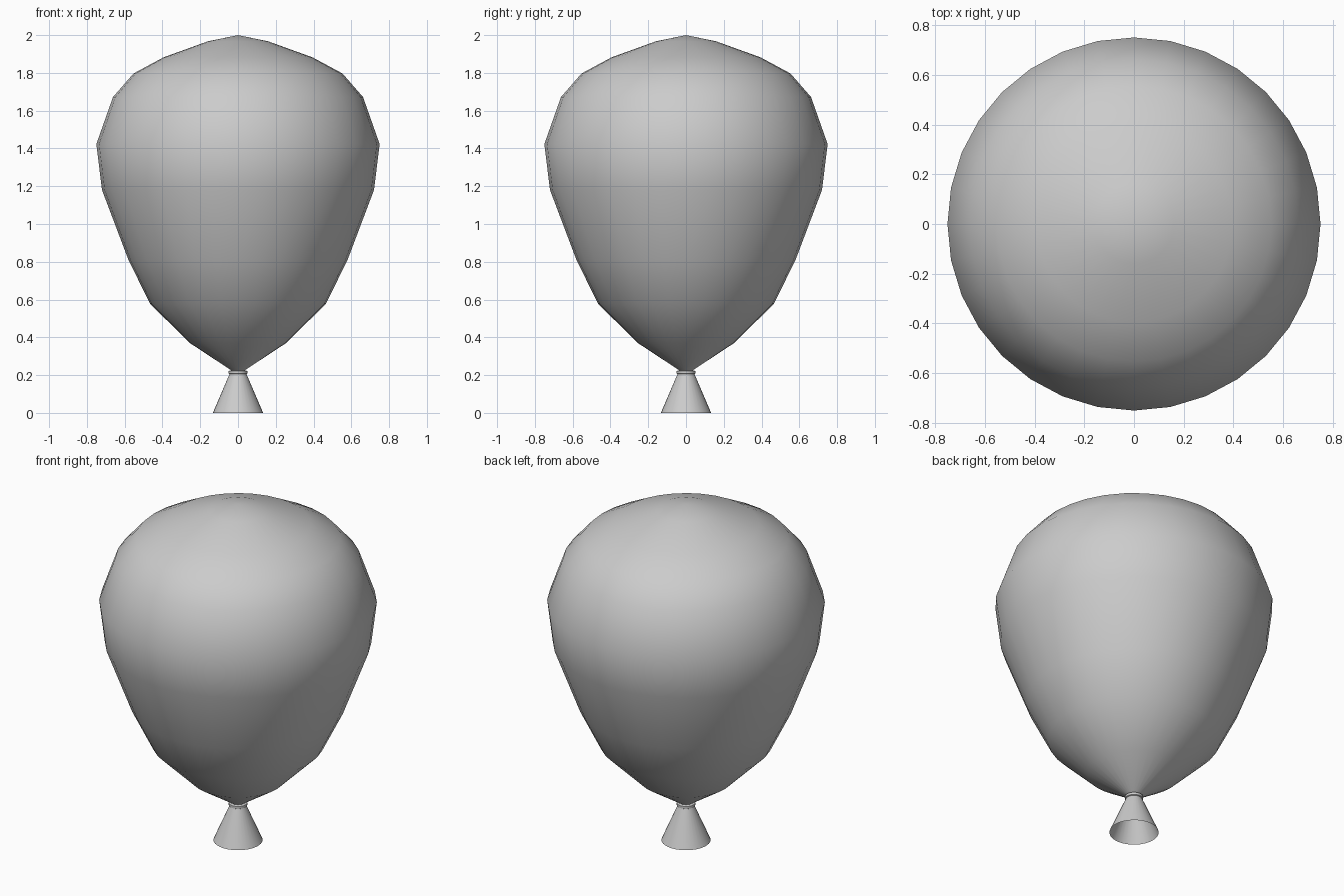
import bpy
import math

cube = bpy.data.objects.get("Cube")
if cube:
    bpy.data.objects.remove(cube, do_unlink=True)

SIDES = 32

# Single rubber colour
rubber = bpy.data.materials.new("light_grey_rubber")
rubber.use_nodes = True
GREY = (0.6, 0.6, 0.6, 1.0)
rubber.diffuse_color = GREY
rubber.node_tree.nodes["Principled BSDF"].inputs["Base Color"].default_value = GREY


def lathe(name, profile, angle):
    """Spin a bottom-to-top (radius, height) profile around z; radius 0 makes a pole."""
    verts, faces, rings = [], [], []
    for r, z in profile:
        start = len(verts)
        count = SIDES if r > 0 else 1
        for i in range(count):
            a = math.tau * i / SIDES
            verts.append((r * math.cos(a), r * math.sin(a), z))
        rings.append([start + i % count for i in range(SIDES)])
    for low, high in zip(rings, rings[1:]):
        for i in range(SIDES):
            j = (i + 1) % SIDES
            face = [low[i], low[j], high[j], high[i]]
            faces.append(list(dict.fromkeys(face)))
    mesh = bpy.data.meshes.new(name)
    mesh.from_pydata(verts, [], faces)
    mesh.materials.append(rubber)
    obj = bpy.data.objects.new(name, mesh)
    bpy.context.collection.objects.link(obj)
    bpy.ops.object.select_all(action="DESELECT")
    obj.select_set(True)
    bpy.context.view_layer.objects.active = obj
    bpy.ops.object.shade_smooth_by_angle(angle=math.radians(angle))
    return obj


# Inflated body with pointed crown
lathe("balloon_body", [
    (0.035, 0.225), (0.255, 0.37), (0.465, 0.577), (0.58, 0.81), (0.72, 1.18),
    (0.75, 1.423), (0.662, 1.672), (0.553, 1.797), (0.395, 1.882),
    (0.16, 1.967), (0, 2.0)], 60)

# Knot ring that pinches the neck
lathe("neck_ring", [(0.04, 0.203), (0.05, 0.208), (0.05, 0.222), (0.035, 0.226)], 40)

# Flared, open mouthpiece
lathe("mouthpiece", [(0.133, 0), (0.045, 0.205)], 40)
